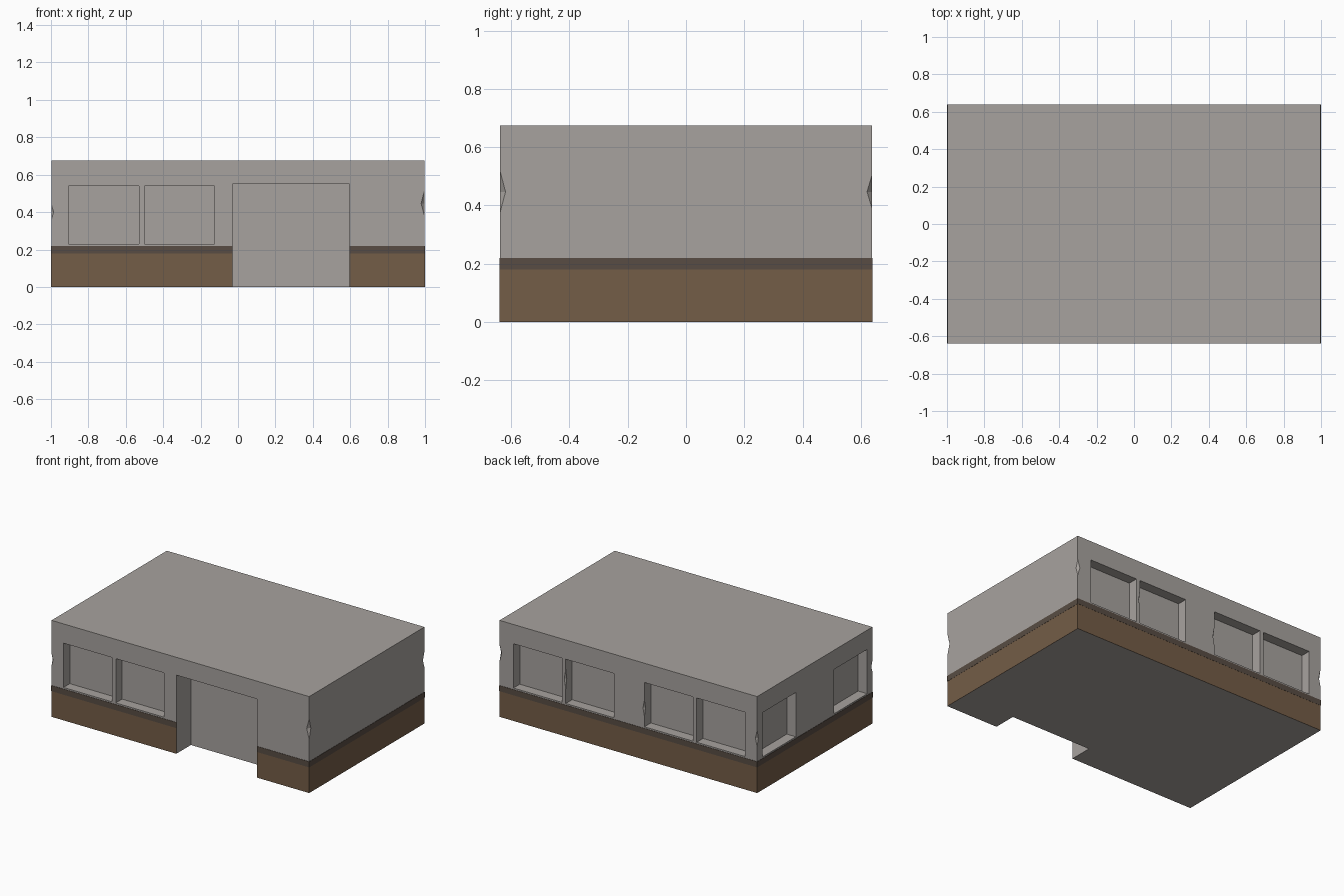
import bpy, bmesh
from mathutils import Matrix, Vector

if "Cube" in bpy.data.objects:
    bpy.data.objects.remove(bpy.data.objects["Cube"])

X, Y, H = 0.998, 0.638, 0.675      # wall half sizes and height
DOOR = (-0.03, 0.595)              # doorway span on the front


def material(name, rgb):
    m = bpy.data.materials.new(name)
    m.diffuse_color = (*rgb, 1)
    m.use_nodes = True
    m.node_tree.nodes["Principled BSDF"].inputs["Base Color"].default_value = m.diffuse_color
    return m


plaster = material("grey plaster", (0.39, 0.365, 0.345))
brown = material("brown plinth", (0.174, 0.109, 0.063))
trim = material("dark brown trim", (0.098, 0.073, 0.056))


def add_box(bm, x0, x1, y0, y1, z0, z1):
    lo, hi = Vector((x0, y0, z0)), Vector((x1, y1, z1))
    bmesh.ops.create_cube(bm, size=1, matrix=Matrix.Translation((lo + hi) / 2)
                          @ Matrix.Diagonal((*(hi - lo), 1)))


def finish(bm, name, mat):
    me = bpy.data.meshes.new(name)
    bm.to_mesh(me)
    bm.free()
    ob = bpy.data.objects.new(name, me)
    me.materials.append(mat)
    bpy.context.collection.objects.link(ob)
    return ob


# Solid building block
bm = bmesh.new()
add_box(bm, -X, X, -Y, Y, 0, H)
walls = finish(bm, "walls", plaster)

# Doorway and window recesses
cut = bmesh.new()
add_box(cut, *DOOR, -Y - 0.1, -Y + 0.16, -0.1, 0.55)
D, Z0, Z1 = 0.07, 0.23, 0.54
for x in (-0.905, -0.5):                                   # front pair
    add_box(cut, x, x + 0.375, -Y - 0.1, -Y + D, Z0, Z1)
for x in (-0.905, -0.5, 0.11, 0.515):                      # back, two pairs
    add_box(cut, x, x + 0.375, Y - D, Y + 0.1, Z0, Z1)
for y in (-0.58, 0.21):                                    # left side
    add_box(cut, -X - 0.1, -X + D, y, y + 0.37, Z0, Z1)
openings = finish(cut, "opening_cutter", plaster)

# Chipped spots on the corners and jambs: x, y, centre z, size, half height
chips = bmesh.new()
for x, y, z, r, h in ((X, -Y, 0.447, 0.02, 0.072), (X, Y, 0.447, 0.018, 0.057),
                      (-X, -Y, 0.40, 0.013, 0.042), (-X, Y, 0.38, 0.014, 0.06),
                      (0.485, Y, 0.40, 0.012, 0.07), (-0.125, Y, 0.36, 0.012, 0.06)):
    bmesh.ops.create_uvsphere(chips, u_segments=4, v_segments=2, radius=1,
                              matrix=Matrix.Translation((x, y, z))
                              @ Matrix.Rotation(0.05, 4, 'Z')
                              @ Matrix.Diagonal((r, r, h, 1)))
chip_cutter = finish(chips, "chip_cutter", plaster)

for cutter in (openings, chip_cutter):
    cutter.hide_render = True
    mod = walls.modifiers.new(cutter.name, 'BOOLEAN')
    mod.operation, mod.solver, mod.object = 'DIFFERENCE', 'EXACT', cutter
    bpy.context.view_layer.objects.active = walls
    bpy.ops.object.modifier_apply(modifier=mod.name)
    bpy.data.objects.remove(cutter)


# Thin cladding around the base, left open at the doorway
def cladding(name, mat, t, z0, z1):
    bm = bmesh.new()
    for x0, x1 in ((-X, DOOR[0]), (DOOR[1], X)):
        add_box(bm, x0, x1, -Y - t, -Y, z0, z1)
    add_box(bm, -X, X, Y, Y + t, z0, z1)
    for x0, x1 in ((-X - t, -X), (X, X + t)):
        add_box(bm, x0, x1, -Y - t, Y + t, z0, z1)
    finish(bm, name, mat)


cladding("plinth", brown, 0.001, 0, 0.18)
cladding("trim_band", trim, 0.002, 0.18, 0.22)
